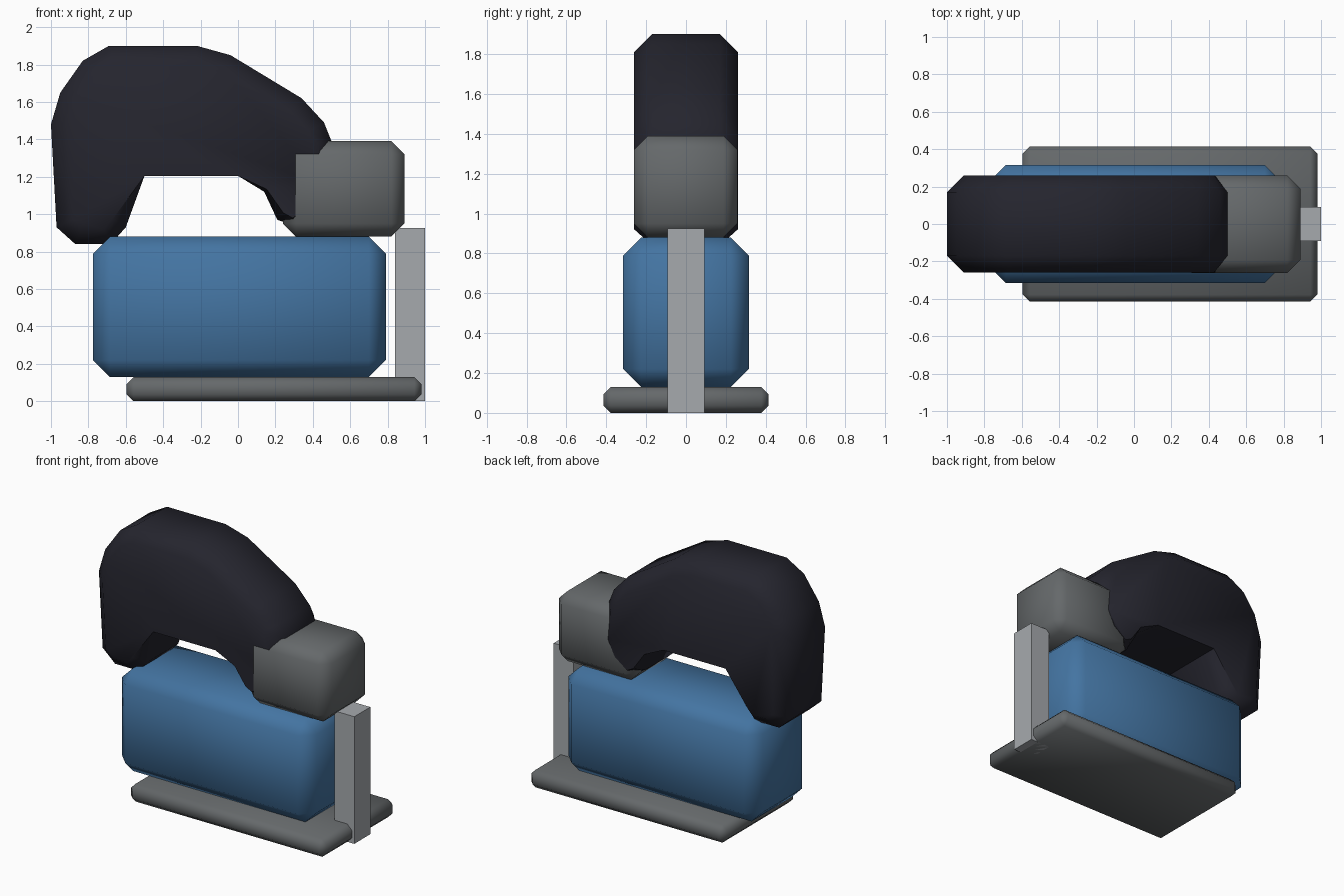
import bpy, bmesh, math
from mathutils import Vector

cube = bpy.data.objects.get("Cube")
if cube:
    bpy.data.objects.remove(cube, do_unlink=True)


def material(name, rgb):
    m = bpy.data.materials.new(name)
    m.use_nodes = True
    m.diffuse_color = (*rgb, 1)
    m.node_tree.nodes["Principled BSDF"].inputs["Base Color"].default_value = (*rgb, 1)
    return m


black = material("dark_charcoal", (0.018, 0.018, 0.027))
grey = material("mid_grey", (0.13, 0.14, 0.145))
blue = material("steel_blue", (0.057, 0.175, 0.36))
light = material("light_grey", (0.38, 0.40, 0.42))


def finish(name, bm, mat):
    bmesh.ops.recalc_face_normals(bm, faces=bm.faces)
    mesh = bpy.data.meshes.new(name)
    bm.to_mesh(mesh)
    bm.free()
    mesh.materials.append(mat)
    obj = bpy.data.objects.new(name, mesh)
    bpy.context.collection.objects.link(obj)
    bpy.ops.object.select_all(action='DESELECT')
    obj.select_set(True)
    bpy.context.view_layer.objects.active = obj
    bpy.ops.object.shade_smooth_by_angle(angle=math.radians(60))
    return obj


def chamfered_box(name, low, high, chamfer, mat):
    low, high = Vector(low), Vector(high)
    bm = bmesh.new()
    bmesh.ops.create_cube(bm, size=1)
    bmesh.ops.scale(bm, vec=high - low, verts=bm.verts)
    bmesh.ops.translate(bm, vec=(low + high) / 2, verts=bm.verts)
    if chamfer:
        bmesh.ops.bevel(bm, geom=list(bm.edges), offset=chamfer, segments=1,
                        profile=0.5, affect='EDGES')
    return finish(name, bm, mat)


def inset_profile(points, amount):
    """Move each point inward, scaled by its own third value."""
    result = []
    for i, (x, z, factor) in enumerate(points):
        here = Vector((x, z))
        before = (here - Vector(points[i - 1][:2])).normalized()
        after = (Vector(points[(i + 1) % len(points)][:2]) - here).normalized()
        n1, n2 = Vector((before.y, -before.x)), Vector((after.y, -after.x))
        result.append(here + (n1 + n2) * amount * factor / (1 + n1.dot(n2)))
    return result


# Arched handle: clockwise outline of x, z and chamfer share
outline = [
    (-0.87, 0.84, 1), (-0.97, 0.93, 1), (-1.0, 1.48, 1), (-0.95, 1.65, 1),
    (-0.83, 1.82, 1), (-0.69, 1.90, 1), (-0.22, 1.90, 1), (-0.04, 1.85, 1),
    (0.34, 1.62, 1), (0.46, 1.49, 1), (0.50, 1.39, 0.8), (0.49, 1.15, 0.5),
    (0.42, 1.03, 0.4), (0.30, 0.94, 0.4), (0.21, 0.97, 0.5), (0.14, 1.12, 0.2),
    (0.0, 1.205, 0), (-0.5, 1.205, 0), (-0.60, 0.93, 0.9), (-0.68, 0.84, 0.9),
]
bm = bmesh.new()
rings = []
for y, inset in ((-0.26, 0.09), (-0.17, 0), (0.17, 0), (0.26, 0.09)):
    rings.append([bm.verts.new((p.x, y, p.y)) for p in inset_profile(outline, inset)])
for a, b in zip(rings, rings[1:]):
    for i in range(len(a)):
        j = (i + 1) % len(a)
        bm.faces.new((a[i], a[j], b[j], b[i]))
bm.faces.new(rings[0])
bm.faces.new(rings[-1])
finish("arched_handle", bm, black)

# Chamfered blocks
chamfered_box("front_block", (0.24, -0.262, 0.88), (0.89, 0.258, 1.39), 0.07, grey)
chamfered_box("main_body", (-0.775, -0.315, 0.13), (0.79, 0.315, 0.88), 0.09, blue)
chamfered_box("base_plate", (-0.595, -0.415, 0), (0.98, 0.415, 0.13), 0.037, grey)

# Upright guide post at the end of the base
chamfered_box("guide_post", (0.84, -0.092, 0), (1.0, 0.092, 0.925), 0, light)
